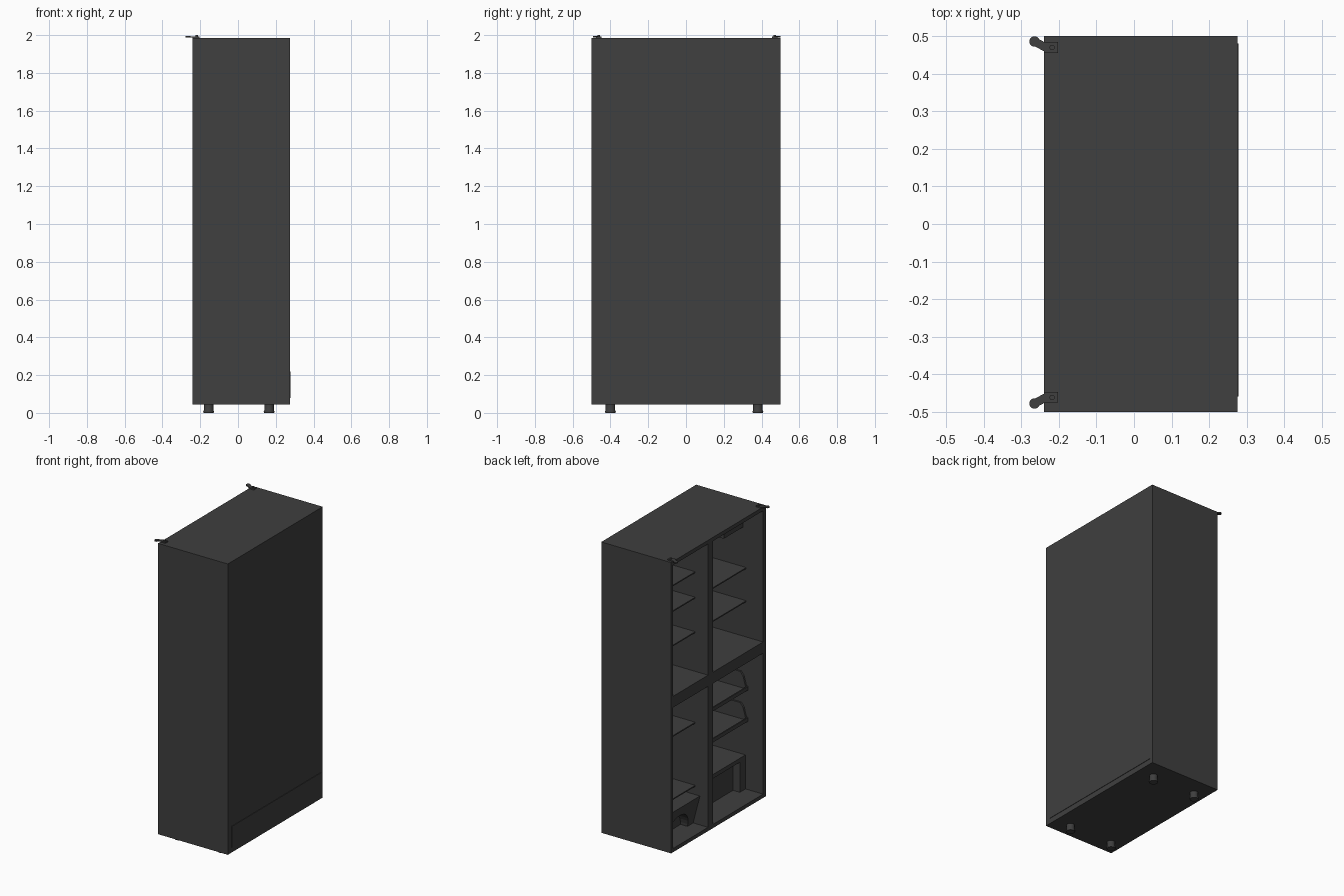
import bpy, bmesh, math
from mathutils import Vector

cube = bpy.data.objects.get("Cube")
if cube:
    bpy.data.objects.remove(cube, do_unlink=True)

grey = bpy.data.materials.new("charcoal_grey")
grey.use_nodes = True
colour = (0.05, 0.05, 0.05, 1)
grey.diffuse_color = colour
grey.node_tree.nodes["Principled BSDF"].inputs["Base Color"].default_value = colour


def finish(name, bm):
    bmesh.ops.recalc_face_normals(bm, faces=bm.faces)
    mesh = bpy.data.meshes.new(name)
    bm.to_mesh(mesh)
    bm.free()
    mesh.materials.append(grey)
    ob = bpy.data.objects.new(name, mesh)
    bpy.context.collection.objects.link(ob)
    return ob


def box(name, x, y, z):
    """Box from (min, max) pairs."""
    bm = bmesh.new()
    bmesh.ops.create_cube(bm, size=1)
    for v in bm.verts:
        v.co = [lo + (c + 0.5) * (hi - lo) for c, (lo, hi) in zip(v.co, (x, y, z))]
    return finish(name, bm)


def prism(name, points, direction):
    """Extrude a flat outline of 3D points along a direction."""
    bm = bmesh.new()
    face = bm.faces.new([bm.verts.new(p) for p in points])
    new = bmesh.ops.extrude_face_region(bm, geom=[face])["geom"]
    bmesh.ops.translate(bm, vec=Vector(direction),
                        verts=[g for g in new if isinstance(g, bmesh.types.BMVert)])
    return finish(name, bm)


def lathe(name, profile, x, y, steps=24):
    """Round part about a vertical axis, from (radius, height) pairs."""
    bm = bmesh.new()
    verts = [bm.verts.new((x + r, y, z)) for r, z in profile]
    edges = [bm.edges.new(pair) for pair in zip(verts, verts[1:])]
    bmesh.ops.spin(bm, geom=verts + edges, cent=(x, y, 0), axis=(0, 0, 1),
                   angle=math.tau, steps=steps)
    bmesh.ops.remove_doubles(bm, verts=bm.verts, dist=0.0002)
    ob = finish(name, bm)
    for p in ob.data.polygons:
        p.use_smooth = abs(p.normal.z) < 0.9
    return ob


def cut(ob, cutter):
    mod = ob.modifiers.new("cut", "BOOLEAN")
    mod.operation, mod.solver, mod.object = "DIFFERENCE", "EXACT", cutter
    cutter.hide_render = True
    bpy.context.view_layer.objects.active = ob
    bpy.ops.object.modifier_apply(modifier=mod.name)
    bpy.data.objects.remove(cutter, do_unlink=True)


# Main dimensions
FRONT, BACK, INNER_BACK = -0.24, 0.275, 0.24
FLOOR, CEILING = 0.07, 1.96
BEAM = (1.01, 1.085)
NARROW, WIDE = (0.11, 0.48), (-0.47, 0.06)

# Cabinet shell with four open compartments
cabinet = box("cabinet", (FRONT, BACK), (-0.5, 0.5), (0.045, 1.985))
for bay in (NARROW, WIDE):
    for level in ((FLOOR, BEAM[0]), (BEAM[1], CEILING)):
        cut(cabinet, box("cutter", (FRONT - 0.1, INNER_BACK), bay, level))
box("rear_cover", (BACK, 0.278), (-0.46, 0.48), (0.08, 0.22))

# Plain shelves
for i, z in enumerate((1.75, 1.58, 1.35, 0.746, 0.325)):
    box(f"narrow_shelf_{i}", (-0.145, INNER_BACK), NARROW, (z - 0.008, z))
for i, z in enumerate((1.548, 1.327)):
    box(f"wide_shelf_{i}", (-0.115, INNER_BACK), WIDE, (z - 0.008, z))

# Pull-out baskets with a low front lip and tall sides
for i, z in enumerate((0.735, 0.527)):
    box(f"basket_{i}_base", (-0.13, INNER_BACK), WIDE, (z, z + 0.01))
    box(f"basket_{i}_lip", (-0.13, -0.122), WIDE, (z, z + 0.025))
    for side, y in (("right", WIDE[0]), ("left", WIDE[1] - 0.012)):
        outline = [(-0.125, z), (-0.1, z + 0.09), (-0.08, z + 0.115),
                   (INNER_BACK, z + 0.115), (INNER_BACK, z)]
        prism(f"basket_{i}_{side}", [(a, y, b) for a, b in outline], (0, 0.012, 0))

# Low housing with a recessed front
housing = box("lower_housing", (-0.11, INNER_BACK), WIDE, (FLOOR, 0.297))
cut(housing, box("cutter", (-0.2, -0.06), (-0.41, 0.0), (0.0, 0.27)))

# Sloping bin with an arched recess
outline = [(-0.13, FLOOR), (-0.18, 0.263), (INNER_BACK, 0.263), (INNER_BACK, FLOOR)]
bin_part = prism("sloping_bin", [(a, NARROW[0], b) for a, b in outline],
                 (0, NARROW[1] - NARROW[0], 0))
arch = [(-0.3, 0.295 + 0.125 * math.cos(t), 0.06 + 0.14 * math.sin(t))
        for t in (math.tau * i / 32 for i in range(32))]
cut(bin_part, prism("cutter", arch, (0.22, 0, 0)))

# Unit hung from the ceiling of the wide bay
box("ceiling_unit", (-0.09, 0.2), (-0.47, -0.27), (1.81, CEILING))

# Feet
for i, x in enumerate((-0.155, 0.165)):
    for j, y in enumerate((-0.4, 0.38)):
        lathe(f"foot_{i}_{j}", [(0, 0), (0.026, 0), (0.029, 0.006), (0.025, 0.014),
                                (0.025, 0.05), (0, 0.05)], x, y)

# Top hinges
for name, s, y in (("rear", 1, 0.47), ("front", -1, -0.462)):
    end = Vector((-0.265, y + s * 0.016, 0))
    plate = [(-0.203, y - 0.014), (-0.203, y + 0.014), (-0.24, y + 0.014),
             (-0.24, y - 0.014)]
    prism(f"{name}_hinge_plate", [(a, b, 1.985) for a, b in plate], (0, 0, 0.008))
    start = Vector((-0.235, y, 0))
    across = Vector((-(end - start).y, (end - start).x, 0)).normalized() * 0.011
    arm = [start + across, end + across, end - across, start - across]
    prism(f"{name}_hinge_arm", [p + Vector((0, 0, 1.987)) for p in arm], (0, 0, 0.006))
    lathe(f"{name}_hinge_eye", [(0, 1.987), (0.014, 1.987), (0.014, 1.994), (0, 1.994)],
          end.x, end.y)
    lathe(f"{name}_hinge_pin", [(0, 1.985), (0.007, 1.985), (0.007, 2.0), (0, 2.0)],
          -0.218, y)
